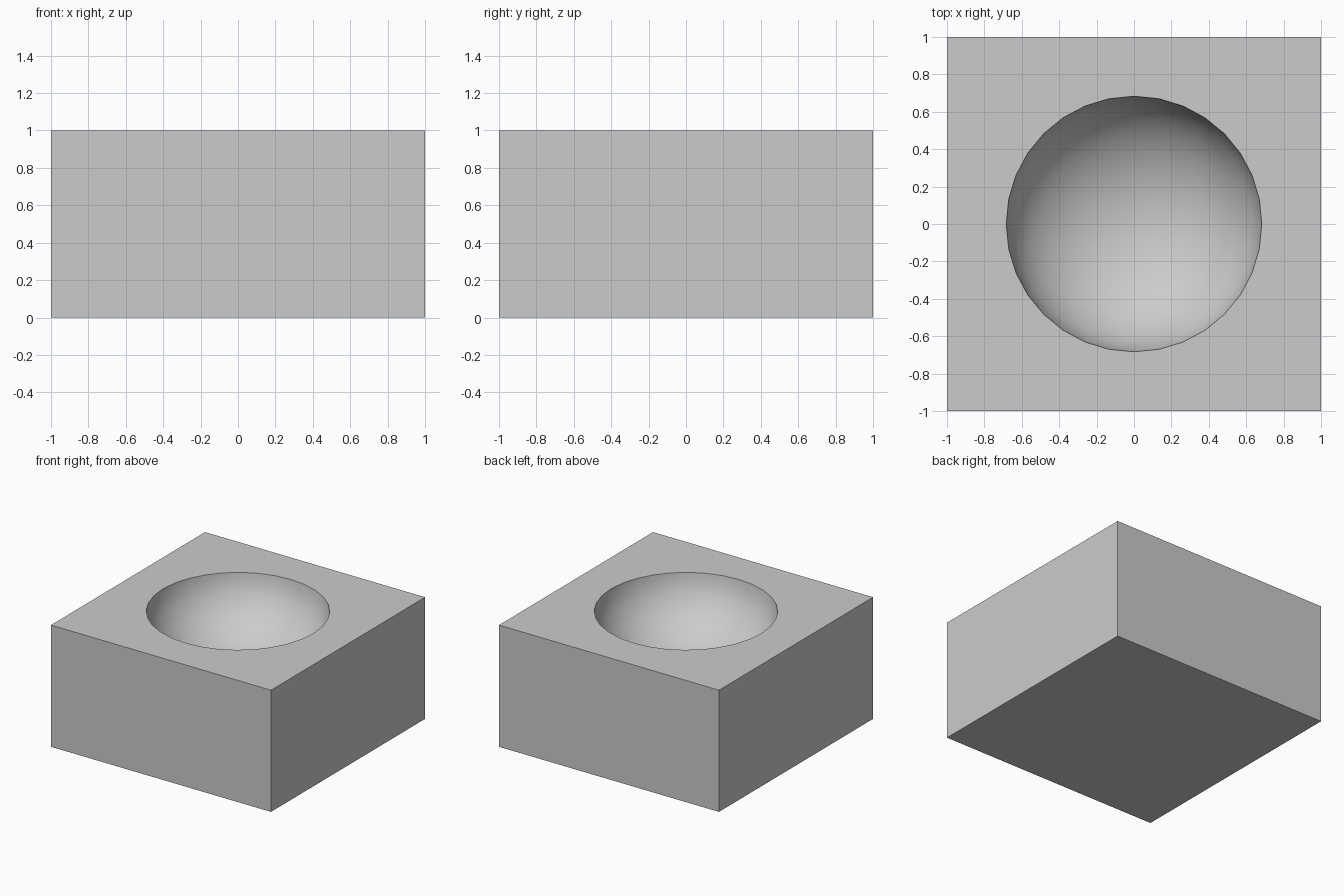
import bpy, bmesh, math
from mathutils import Matrix

if "Cube" in bpy.data.objects:
    bpy.data.objects.remove(bpy.data.objects["Cube"])


def grey(name, v):
    mat = bpy.data.materials.new(name)
    mat.diffuse_color = (v, v, v, 1)
    mat.use_nodes = True
    mat.node_tree.nodes["Principled BSDF"].inputs["Base Color"].default_value = mat.diffuse_color
    return mat


def mesh_object(name, bm):
    me = bpy.data.meshes.new(name)
    bm.to_mesh(me)
    bm.free()
    ob = bpy.data.objects.new(name, me)
    bpy.context.collection.objects.link(ob)
    return ob


# square block, split at the lighter top band
bm = bmesh.new()
bmesh.ops.create_cube(bm, size=1, matrix=Matrix.Translation((0, 0, 0.5)) @ Matrix.Diagonal((2, 2, 1, 1)))
bmesh.ops.bisect_plane(bm, geom=bm.verts[:] + bm.edges[:] + bm.faces[:],
                       plane_co=(0, 0, 0.9), plane_no=(0, 0, 1))
block = mesh_object("block_with_bowl", bm)

# flattened sphere that hollows out the bowl
bm = bmesh.new()
bmesh.ops.create_uvsphere(bm, u_segments=32, v_segments=16, radius=1,
                          matrix=Matrix.Translation((0, 0, 1.03)) @ Matrix.Diagonal((0.687, 0.687, 0.53, 1)))
cutter = mesh_object("bowl_cutter", bm)

mod = block.modifiers.new("bowl", 'BOOLEAN')
mod.operation = 'DIFFERENCE'
mod.solver = 'EXACT'
mod.object = cutter
bpy.context.view_layer.objects.active = block
block.select_set(True)
bpy.ops.object.modifier_apply(modifier=mod.name)
bpy.data.objects.remove(cutter)

# smooth bowl with a crisp rim
bpy.ops.object.shade_smooth_by_angle(angle=math.radians(35))

# lighter top and bowl, slightly darker lower sides and base
block.data.materials.clear()
block.data.materials.append(grey("top_grey", 0.8))
block.data.materials.append(grey("body_grey", 0.66))
for p in block.data.polygons:
    c = p.center
    outer = max(abs(c.x), abs(c.y)) > 0.99 or c.z < 0.01
    p.material_index = 1 if outer and c.z < 0.9 else 0
